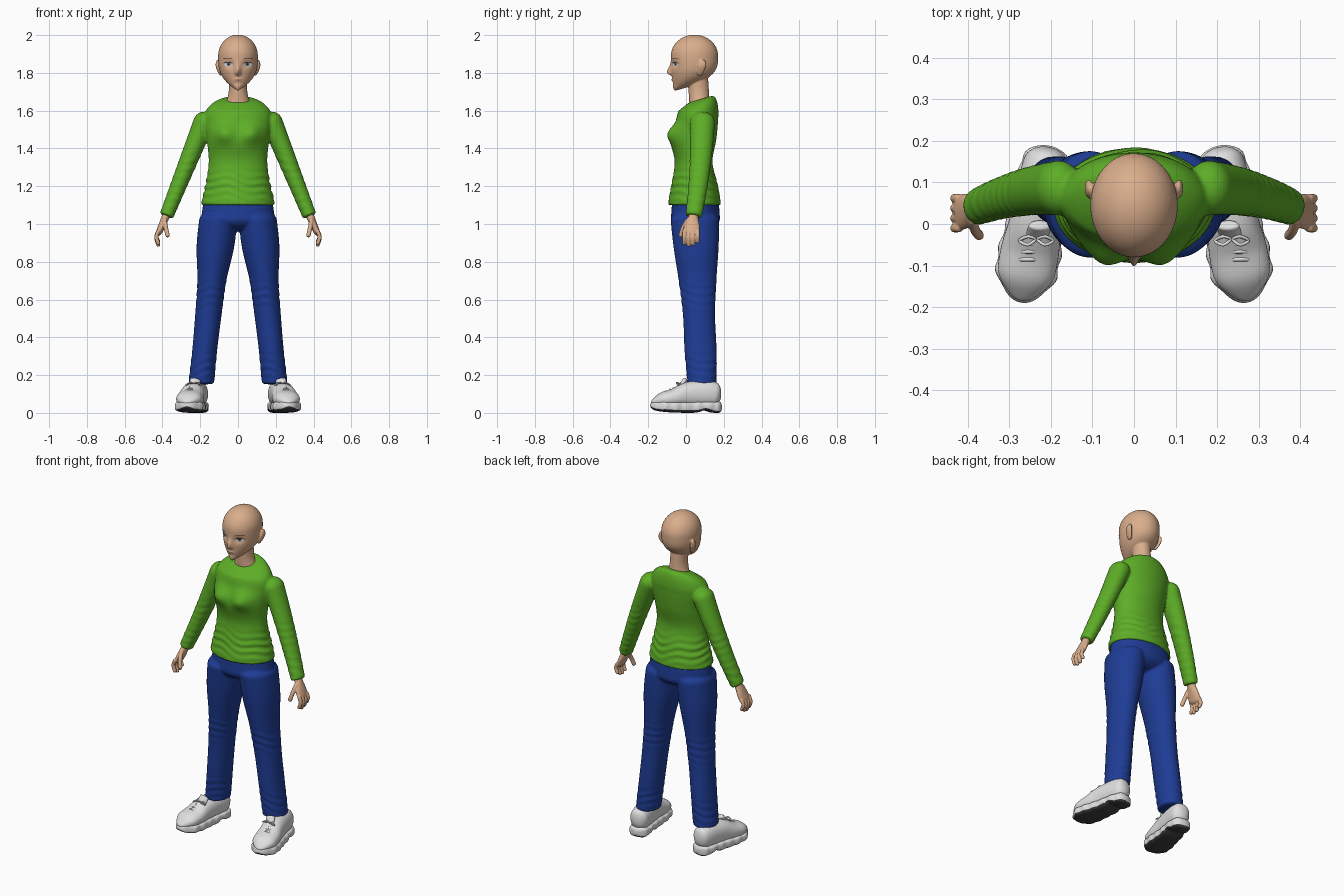
import bpy, bmesh, math
from math import exp, sin, cos, pi, sqrt
from mathutils import Vector
from mathutils.bvhtree import BVHTree

cube = bpy.data.objects.get("Cube")
if cube:
    bpy.data.objects.remove(cube, do_unlink=True)


def material(name, red, green, blue):
    mat = bpy.data.materials.new(name)
    mat.use_nodes = True
    mat.diffuse_color = (red, green, blue, 1)
    mat.node_tree.nodes["Principled BSDF"].inputs["Base Color"].default_value = mat.diffuse_color
    return mat


SKIN = material("skin", .7, .42, .26)
GREEN = material("sweater green", .11, .42, .02)
BLUE = material("denim blue", .013, .045, .3)
WHITE = material("shoe white", .74, .74, .74)
DARK = material("sole dark", .05, .05, .05)
EYE = material("eye white", .7, .7, .7)
IRIS = material("iris grey", .1, .15, .2)
LASH = material("lash dark", .03, .02, .015)
LIP = material("lip rose", .5, .24, .16)


# Profile rules
def mix(start, end, t):
    return start + (end - start) * t


def bell(value, middle, width):
    return exp(-((value - middle) / width) ** 2)


def cap(t, first, last):
    """Rounds off both ends of a path over the given shares of its length."""
    depth = min(t / first, (1 - t) / last, 1)
    return sqrt(max(0, 1 - (1 - depth) ** 2))


def along(t, *values):
    """Smooth curve through evenly spaced numbers or points."""
    last = len(values) - 1
    i = min(int(t * last), last - 1)
    f = t * last - i
    a, b, c, d = values[max(i - 1, 0)], values[i], values[i + 1], values[min(i + 2, last)]
    return (2 * b + (c - a) * f + (2 * a - 5 * b + 4 * c - d) * f ** 2
            + (3 * b - a - 3 * c + d) * f ** 3) / 2


def loft(bm, section, rows=60, segs=40, ref=None, power=1, shape=None):
    """Skin the ovals section(t) = (x, y, z, rx, ry); with ref they stand square to the path."""
    ovals = [section((1 - cos(pi * i / rows)) / 2) for i in range(rows + 1)]
    mids = [Vector(oval[:3]) for oval in ovals]
    rings = []
    for i, (mid, oval) in enumerate(zip(mids, ovals)):
        side, forward = Vector((1, 0, 0)), Vector((0, 1, 0))
        if ref:
            tangent = (mids[min(i + 1, rows)] - mids[max(i - 1, 0)]).normalized()
            side = Vector(ref).cross(tangent).normalized()
            forward = tangent.cross(side)
        ring = []
        for k in range(segs):
            angle = 2 * pi * k / segs
            u, v = (math.copysign(abs(w) ** power, w) * max(radius, .001)
                    for w, radius in zip((cos(angle), sin(angle)), oval[3:]))
            point = mid + side * u + forward * v
            ring.append(bm.verts.new(shape(point, mid) if shape else point))
        rings.append(ring)
    for low, high in zip(rings, rings[1:]):
        for k in range(segs):
            bm.faces.new((low[k - 1], low[k], high[k], high[k - 1]))
    bm.faces.new(rings[0])
    bm.faces.new(rings[-1])


def tube(bm, points, rx, ry, ref=(0, 1, 0), ends=.15):
    path = [Vector(p) for p in points]
    loft(bm, lambda t: (*along(t, *path), rx * cap(t, ends, ends), ry * cap(t, ends, ends)),
         rows=24, segs=16, ref=ref)


def mirror(bm):
    copies = bmesh.ops.duplicate(bm, geom=bm.verts[:] + bm.edges[:] + bm.faces[:])["geom"]
    verts = [g for g in copies if isinstance(g, bmesh.types.BMVert)]
    bmesh.ops.scale(bm, vec=(-1, 1, 1), verts=verts)


def finish(bm, name, mats, fuse=0, rule=None, closed=True):
    """Turn the bmesh into an object; fuse melts overlapping pieces together."""
    if closed:
        bmesh.ops.recalc_face_normals(bm, faces=bm.faces[:])
    bm.normal_update()
    for face in bm.faces:
        face.smooth = True
        face.material_index = rule(face) if rule else 0
    mesh = bpy.data.meshes.new(name)
    bm.to_mesh(mesh)
    for mat in mats:
        mesh.materials.append(mat)
    ob = bpy.data.objects.new(name, mesh)
    bpy.context.collection.objects.link(ob)
    if fuse:
        remesh = ob.modifiers.new("fuse", "REMESH")
        remesh.mode, remesh.voxel_size, remesh.use_smooth_shade = "VOXEL", fuse, True
        ob.modifiers.new("soften", "SMOOTH").iterations = 3
    else:
        mesh.set_sharp_from_angle(angle=pi / 4)
    return ob


def finish_pair(bm, part, mats, **options):
    finish(bm, "left_" + part, mats, **options)
    bmesh.ops.scale(bm, vec=(-1, 1, 1), verts=bm.verts[:])
    finish(bm, "right_" + part, mats, **options)


def folds(*heights):
    """Slanting cloth creases gathered around the given heights."""
    def shape(p, mid):
        wave = sin(150 * p.z + 25 * p.x + 20 * p.y + 2 * sin(30 * p.x))
        return mid + (p - mid) * (1 + .03 * wave * sum(bell(p.z, h, .07) for h in heights))
    return shape


# Sweater: sleeves, and a body with domed shoulders, bust and tilted neckline
def sleeve(t):
    radius = mix(.058, .037, t) * cap(t, .1, .01)
    return mix(.16, .38, t), .087 - .047 * t * t, mix(1.59, 1.04, t), radius, radius * 1.18


def body(t):
    z = mix(1.1, 1.66, t)
    h = min((z - 1.1) / .46, 1)
    rise = max(0, (z - 1.56) / .1)
    dome = sqrt(max(0, 1 - rise * rise))
    return (0, along(h, .045, .045, .04, .04, .06) + .015 * rise, z,
            mix(.06, along(h, .195, .17, .155, .165, .18), dome),
            mix(.055, along(h, .14, .12, .1, .12, .11), dome))


waist_folds = folds(1.2)


def body_shape(p, mid):
    p = waist_folds(p, mid)
    if p.y < mid.y:
        p.y -= .035 * bell(abs(p.x), .075, .055) * bell(p.z, 1.48, .05)
    p.z += (p.y - .075) * .3 * min(max((p.z - 1.6) / .05, 0), 1)
    return p


bm = bmesh.new()
loft(bm, sleeve, rows=90, ref=(0, 1, 0), shape=folds(1.3, 1.12))
mirror(bm)
loft(bm, body, rows=120, segs=72, shape=body_shape)
finish(bm, "sweater", [GREEN], fuse=.007)


# Trousers: legs and seat
def leg(t):
    end = cap(t, .05, .01)
    return (mix(.1, .195, t), mix(.045, .085, t), mix(1.07, .15, t),
            along(t, .1, .1, .077, .07, .066, .068) * end,
            along(t, .13, .12, .1, .085, .085, .077) * end)


def seat(t):
    end = cap(t, .4, .01)
    return 0, .05, mix(.96, 1.14, t), mix(.205, .18, t) * end, mix(.135, .122, t) * end


bm = bmesh.new()
loft(bm, leg, rows=120, segs=48, shape=folds(.62, .24))
mirror(bm)
loft(bm, seat, segs=56)
finish(bm, "trousers", [BLUE], fuse=.007)


# Hands: palm, thumb and four fingers
def palm(t):
    end = cap(t, .1, .15)
    return (mix(.365, .425, t), mix(.045, .025, t), mix(1.08, .94, t),
            mix(.023, .016, t) * end, along(t, .024, .027, .042, .042) * end)


bm = bmesh.new()
loft(bm, palm, rows=30, ref=(0, 1, 0))
tube(bm, [(.39, .015, 1.03), (.382, -.015, .98), (.37, -.03, .93)], .012, .012)
for i, tip in enumerate((.89, .88, .885, .9)):
    y = .024 * i - .01
    tube(bm, [(.418, y, .97), (.432, y, mix(tip, .97, .5)), (.418, y, tip)], .0105, .0105)
finish_pair(bm, "hand", [SKIN], fuse=.0035)


# Head: round skull over a tapering jaw, with nose, sockets and lips
def skull(t):
    z = mix(1.705, 2.002, t)
    low = max(0, (1.89 - z) / .185)
    high = max(0, (z - 1.89) / .112)
    size = (1 - low ** 3) * sqrt(max(0, 1 - high * high))
    return 0, .125 * (1 - low ** 3) - .08 + .02 * low * low, z, .105 * size, .125 * size


def face_shape(p, mid):
    if p.y < mid.y:
        x = abs(p.x)
        p.y -= .028 * bell(x, 0, .013) * bell(p.z, 1.8, .036 if p.z > 1.8 else .012)
        p.y += .011 * bell(x, .047, .024) * bell(p.z, 1.843, .018)
        p.y -= .006 * bell(x, 0, .02) * (bell(p.z, 1.763, .009) + bell(p.z, 1.725, .014))
    return p


def neck(t):
    return 0, mix(.074, .062, t), mix(1.6, 1.79, t), along(t, .075, .05, .05), .054


bm = bmesh.new()
loft(bm, skull, rows=96, segs=96, shape=face_shape)
loft(bm, neck)
tube(bm, [(.09, .07, 1.785), (.108, .084, 1.835), (.106, .09, 1.87)], .01, .022, ends=.5)
tube(bm, [(-.09, .07, 1.785), (-.108, .084, 1.835), (-.106, .09, 1.87)], .01, .022, ends=.5)
head = finish(bm, "head", [SKIN], fuse=.004)

# Painted face: thin plates laid on the surface of the head
bpy.context.view_layer.update()
surface = BVHTree.FromObject(head, bpy.context.evaluated_depsgraph_get())


def plate(name, mat, x, z, rx, rz, layer=1, bend=0):
    bm = bmesh.new()

    def vert(radius, angle):
        u, w = radius * cos(angle), radius * sin(angle)
        start = Vector((x + rx * u, -1, z + rz * w + bend * (1 - u * u)))
        spot, normal, _, _ = surface.ray_cast(start, Vector((0, 1, 0)))
        return bm.verts.new(spot + normal * .0009 * layer)

    rings = [[vert(r / 4, pi * k / 12) for k in range(24)] for r in range(1, 5)]
    middle = vert(0, 0)
    for k in range(24):
        bm.faces.new((middle, rings[0][k - 1], rings[0][k]))
        for inner, outer in zip(rings, rings[1:]):
            bm.faces.new((inner[k - 1], outer[k - 1], outer[k], inner[k]))
    finish(bm, name, [mat], closed=False)


for label, s in (("left", 1), ("right", -1)):
    plate(label + "_eye", EYE, s * .05, 1.845, .023, .011)
    plate(label + "_iris", IRIS, s * .049, 1.846, .0095, .0105, layer=2)
    plate(label + "_pupil", LASH, s * .049, 1.846, .0045, .005, layer=3)
    plate(label + "_lash", LASH, s * .051, 1.849, .027, .0022, layer=4, bend=.009)
    plate(label + "_brow", LASH, s * .054, 1.872, .028, .0018, layer=2, bend=.006)
plate("lips", LIP, 0, 1.763, .02, .0045)


# Shoes: upper, tongue, laces and chunky sole, all following one foot line
def upper(t):
    end = cap(t, .1, .2)
    top = along(t, .15, .17, .17, .16, .13, .11, .08)
    width = along(t, .05, .057, .06, .063, .07, .068, .05)
    return mix(.205, .272, t), mix(.185, -.185, t), top / 2 + .015, width * end, (top / 2 - .015) * end


def sole(t):
    x, y, _, width, _ = upper(t)
    arch, toe = .007 * bell(t, .25, .08), .014 * t ** 6
    return (x, y * 1.02, .03 + arch + toe, width * (1.07 + .04 * sin(40 * t)),
            (.03 - arch - toe / 2) * cap(t, .05, .1))


bm = bmesh.new()
loft(bm, upper, ref=(0, 0, 1), power=.9)
tube(bm, [(.236, -.04, .12), (.225, 0, .18)], .028, .014)
finish_pair(bm, "shoe_upper", [WHITE])

bm = bmesh.new()
for i in range(4):
    x, y, z, _, rz = upper(.58 + .05 * i)
    tube(bm, [(x - .035, y, z + rz - .013), (x, y, z + rz + .002), (x + .035, y, z + rz - .013)],
         .005, .005)
for s in (.02, -.02):
    tube(bm, [(.235, -.036, .155), (.235 + s, -.05, .16), (.235 + 2 * s, -.04, .148),
              (.235 + s, -.03, .157), (.235, -.036, .155)], .004, .004, ref=(0, 0, 1))
finish_pair(bm, "shoe_laces", [WHITE])

bm = bmesh.new()
loft(bm, sole, ref=(0, 0, 1), power=.55)
finish_pair(bm, "shoe_sole", [WHITE, DARK],
            rule=lambda f: int(f.normal.z < -.5 or f.calc_center_median().z < .012))
